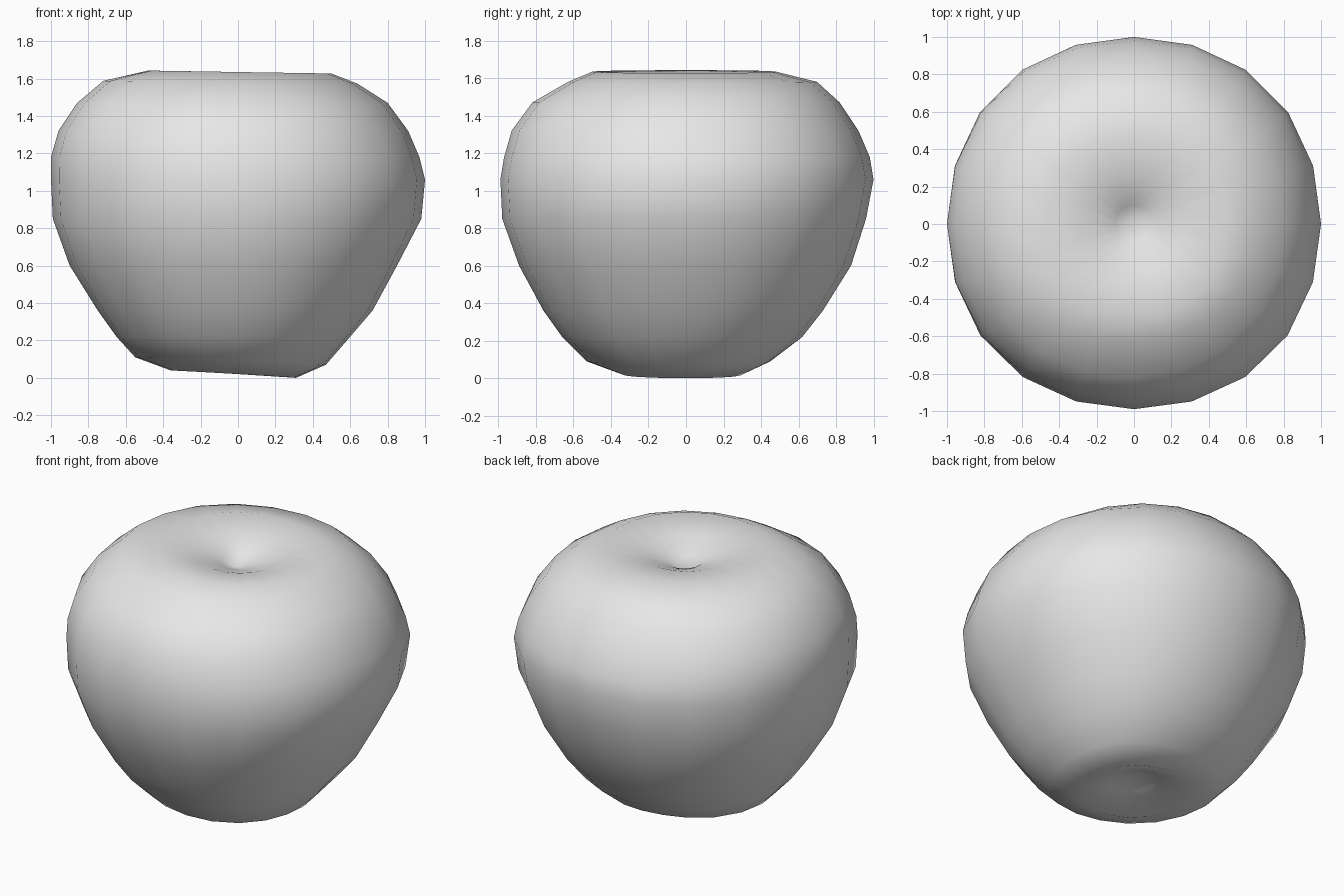
import bpy
import bmesh
from math import sin, cos, pi

cube = bpy.data.objects.get("Cube")
if cube:
    bpy.data.objects.remove(cube, do_unlink=True)

SIDES = 20

# Rings from bottom to top: height, then radius toward +x, +y, -x, -y
RINGS = [
    (0.08, .14, .14, .14, .14),
    (0.02, .31, .30, .36, .34),
    (0.09, .47, .45, .55, .53),
    (0.22, .60, .62, .65, .66),
    (0.36, .72, .73, .75, .76),
    (0.60, .85, .88, .90, .89),
    (0.85, .98, .96, .99, .98),
    (1.06, 1.0, 1.0, 1.0, .99),
    (1.18, .97, .98, 1.0, .97),
    (1.32, .91, .92, .96, .93),
    (1.47, .80, .82, .86, .82),
    (1.58, .64, .70, .72, .63),
    (1.635, .50, .48, .48, .50),
    (1.60, .27, .26, .28, .27),
    (1.54, .10, .10, .10, .10),
]


def ring_radius(radii, a):
    """Blend the four directional radii and fill out the diagonals a little."""
    px, py, nx, ny = radii
    c, s = cos(a), sin(a)
    r = (px if c > 0 else nx) * c * c + (py if s > 0 else ny) * s * s
    return r * (1 + 0.02 * sin(2 * a) ** 2)


# Fruit body: lopsided lathe with a dimple at each end
bm = bmesh.new()
loops = []
for z, *radii in RINGS:
    loop = []
    for i in range(SIDES):
        a = 2 * pi * i / SIDES
        r = ring_radius(radii, a)
        tilt = -0.02 * cos(a) if z < 0.1 else (-0.008 * cos(a) if z > 1.5 else 0)
        loop.append(bm.verts.new((r * cos(a), r * sin(a), z + tilt)))
    loops.append(loop)

for low, high in zip(loops, loops[1:]):
    for i in range(SIDES):
        j = (i + 1) % SIDES
        bm.faces.new((low[i], low[j], high[j], high[i]))

# Dimple centres
bottom = bm.verts.new((0, 0, 0.12))
top = bm.verts.new((-0.03, 0.03, 1.49))
for i in range(SIDES):
    j = (i + 1) % SIDES
    bm.faces.new((bottom, loops[0][j], loops[0][i]))
    bm.faces.new((top, loops[-1][i], loops[-1][j]))

bmesh.ops.recalc_face_normals(bm, faces=bm.faces)
for face in bm.faces:
    face.smooth = True

mesh = bpy.data.meshes.new("apple_body")
bm.to_mesh(mesh)
bm.free()
apple = bpy.data.objects.new("apple_body", mesh)
bpy.context.collection.objects.link(apple)

# Plain grey skin
skin = bpy.data.materials.new("light_grey")
skin.use_nodes = True
colour = (0.8, 0.8, 0.8, 1)
skin.diffuse_color = colour
skin.node_tree.nodes["Principled BSDF"].inputs["Base Color"].default_value = colour
mesh.materials.append(skin)
